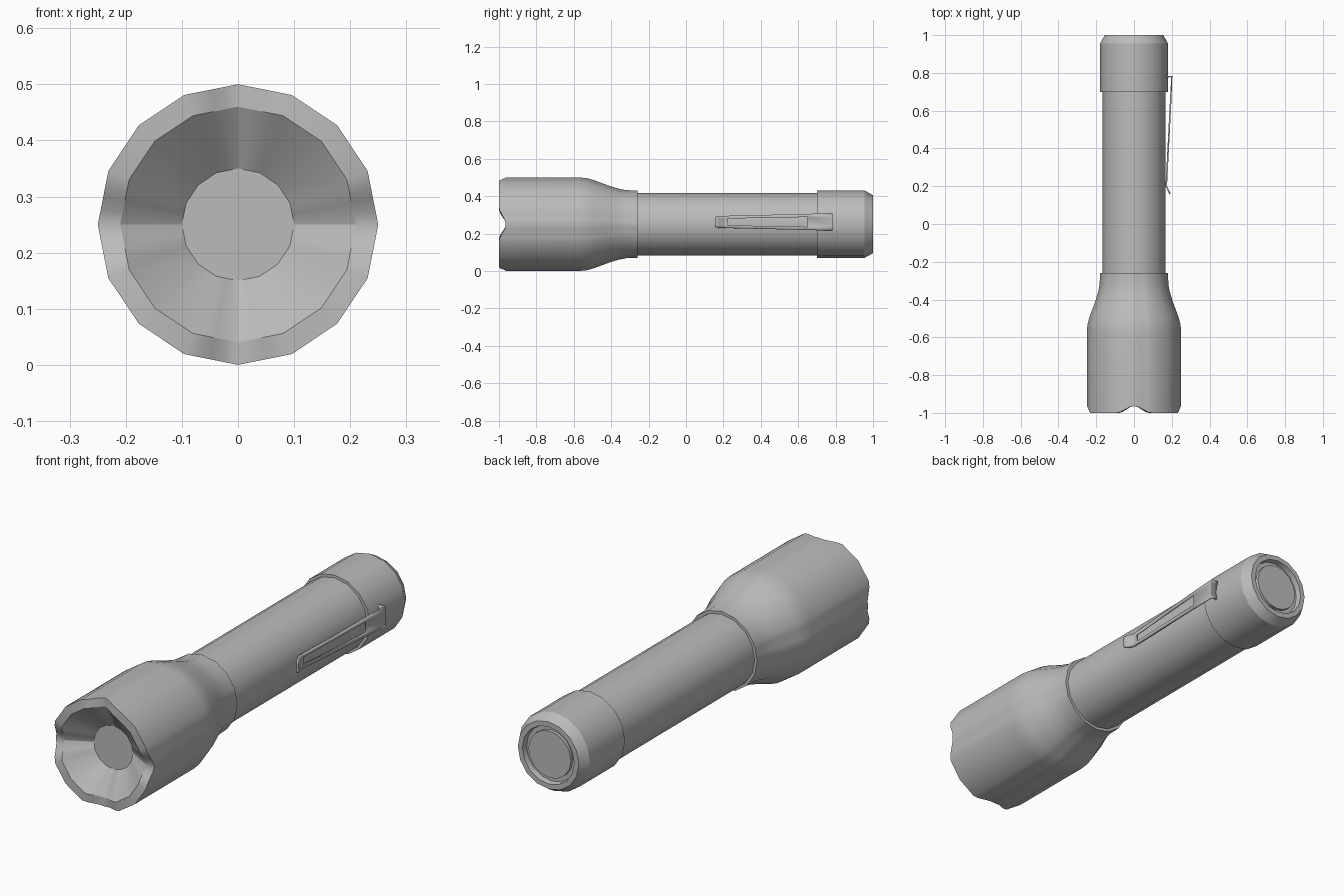
import bpy, bmesh, math

cube = bpy.data.objects.get("Cube")
if cube:
    bpy.data.objects.remove(cube, do_unlink=True)

AXIS_Z = 0.25
SIDES = 16
FACET = 2 * math.pi / SIDES

grey = bpy.data.materials.new("plain grey")
grey.use_nodes = True
colour = (0.5, 0.5, 0.5, 1)
grey.diffuse_color = colour
grey.node_tree.nodes["Principled BSDF"].inputs["Base Color"].default_value = colour


def finish(name, bm, smooth=28):
    bmesh.ops.recalc_face_normals(bm, faces=bm.faces)
    mesh = bpy.data.meshes.new(name)
    bm.to_mesh(mesh)
    bm.free()
    mesh.materials.append(grey)
    obj = bpy.data.objects.new(name, mesh)
    bpy.context.collection.objects.link(obj)
    bpy.ops.object.select_all(action="DESELECT")
    obj.select_set(True)
    bpy.context.view_layer.objects.active = obj
    bpy.ops.object.shade_smooth_by_angle(angle=math.radians(smooth))
    return obj


def scallop(a):
    """Depth of the four rim notches at angle a."""
    quarter = math.pi / 2
    off = (a + quarter / 2) % quarter - quarter / 2
    return 0.036 * (0.5 + 0.5 * math.cos(math.pi * off / FACET)) if abs(off) < FACET else 0


def lathe(name, profile, angles, notched=()):
    """Spin (radius, y) points round the long axis, keeping flat sides."""
    bm = bmesh.new()
    rings = []
    for i, (r, y) in enumerate(profile):
        ring = []
        for a in angles:
            rr = r * math.cos(FACET / 2) / math.cos(a % FACET - FACET / 2)
            yy = y + (scallop(a) if i in notched else 0)
            ring.append(bm.verts.new((rr * math.cos(a), yy, AXIS_Z + rr * math.sin(a))))
        rings.append(ring)
    n = len(angles)
    for p, q in zip(rings, rings[1:]):
        for k in range(n):
            bm.faces.new((p[k], p[(k + 1) % n], q[(k + 1) % n], q[k]))
    bm.faces.new(rings[0])
    bm.faces.new(rings[-1])
    return finish(name, bm)


plain = [k * FACET for k in range(SIDES)]
# Extra divisions only beside the notches
fine = [k * FACET / 4 for k in range(4 * SIDES)
        if k % 4 == 0 or k % 16 in (1, 2, 3, 13, 14, 15)]

# Head with flared neck, scalloped rim and conical reflector
lathe("head", [(0.18, -0.26), (0.182, -0.32), (0.19, -0.36), (0.205, -0.41),
               (0.235, -0.49), (0.246, -0.53), (0.25, -0.57), (0.25, -0.94),
               (0.25, -1), (0.21, -1), (0.1, -0.905)], fine, notched=(8, 9))

# Handle tube
lathe("handle", [(0.167, -0.3), (0.167, 0.72)], plain)

# Tail cap with recessed end, and its push button
lathe("tail_cap", [(0.18, 0.7), (0.18, 0.955), (0.155, 1), (0.132, 1),
                   (0.128, 0.975)], plain)
lathe("tail_button", [(0.108, 0.96), (0.108, 0.99)], plain)

# Pocket clip: rows of (x, y, half width, slot half width)
rows = [(0.165, 0.78, 0.047, 0.026), (0.2, 0.78, 0.047, 0.026),
        (0.194, 0.65, 0.043, 0.026), (0.172, 0.225, 0.033, 0.018),
        (0.169, 0.205, 0.032, 0.018), (0.186, 0.17, 0.031, 0.018),
        (0.191, 0.158, 0.025, 0.014)]
SLOT_ROW = 2
bm = bmesh.new()
grid = [[bm.verts.new((x, y, 0.262 + z)) for z in (-w, -s, s, w)] for x, y, w, s in rows]
for i, (p, q) in enumerate(zip(grid, grid[1:])):
    for k in range(3):
        if not (i == SLOT_ROW and k == 1):
            bm.faces.new((p[k], p[k + 1], q[k + 1], q[k]))
clip = finish("pocket_clip", bm)
thick = clip.modifiers.new("thickness", "SOLIDIFY")
thick.thickness = 0.008
thick.offset = 0
